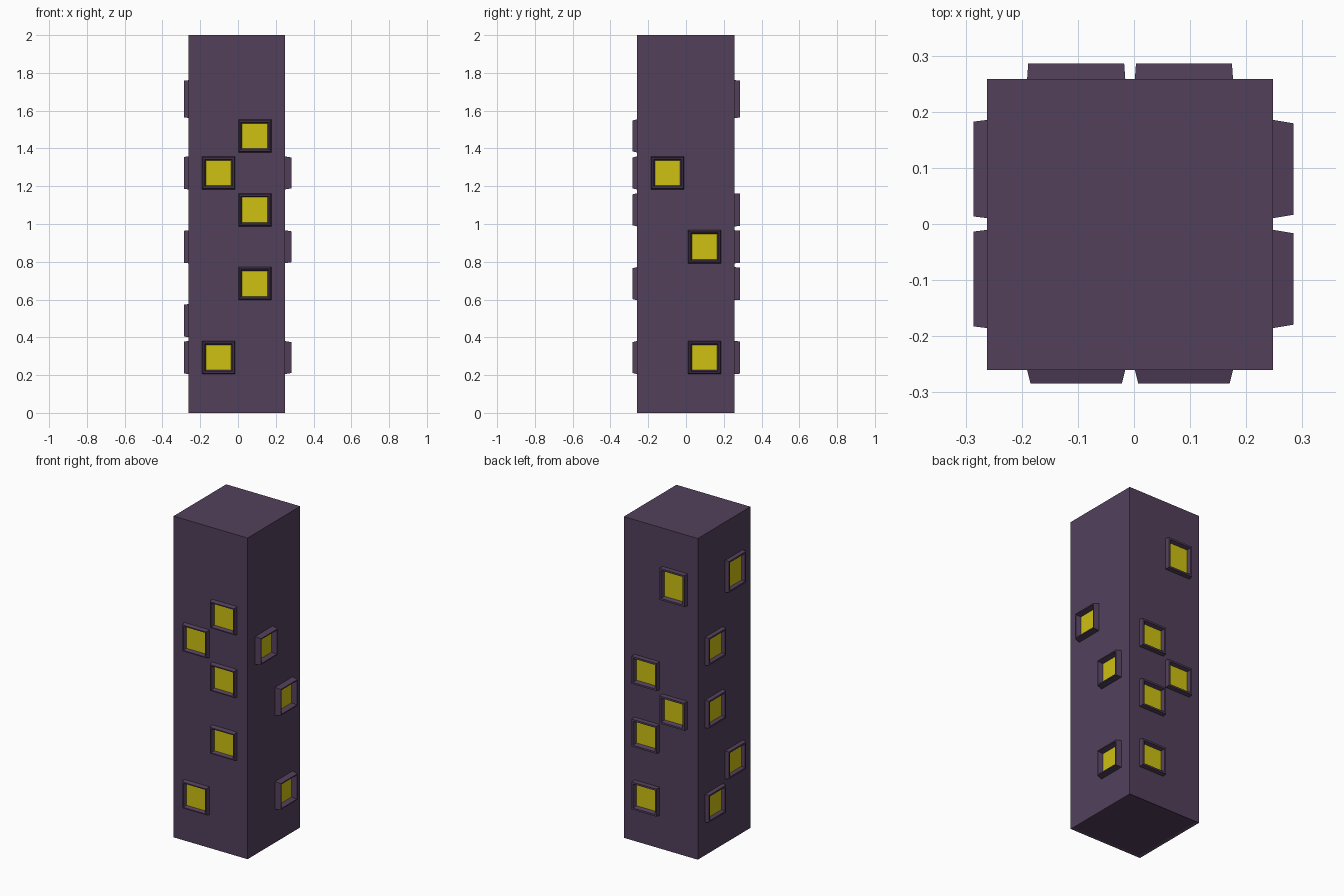
import bpy, bmesh
from mathutils import Vector

if "Cube" in bpy.data.objects:
    bpy.data.objects.remove(bpy.data.objects["Cube"])

Z = Vector((0, 0, 1))


def material(name, rgb):
    m = bpy.data.materials.new(name)
    m.diffuse_color = (*rgb, 1)
    m.use_nodes = True
    m.node_tree.nodes["Principled BSDF"].inputs["Base Color"].default_value = m.diffuse_color
    return m


def add_object(name, bm, mat):
    me = bpy.data.meshes.new(name)
    bm.to_mesh(me)
    bm.free()
    me.materials.append(mat)
    ob = bpy.data.objects.new(name, me)
    bpy.context.collection.objects.link(ob)
    return ob


purple = material("purple_wall", (0.085, 0.051, 0.105))
yellow = material("yellow_glass", (0.62, 0.53, 0.006))

# Tower block, with a thin recessed underside
X0, X1, Y0, Y1 = -0.262, 0.248, -0.26, 0.258
bm = bmesh.new()
bmesh.ops.create_cube(bm, size=1)
for v in bm.verts:
    v.co = ((X0 + X1) / 2 + v.co.x * (X1 - X0),
            (Y0 + Y1) / 2 + v.co.y * (Y1 - Y0), 2 * v.co.z + 1)
bm.normal_update()
bottom = min(bm.faces, key=lambda f: f.normal.z)
bmesh.ops.inset_individual(bm, faces=[bottom], thickness=0.02, depth=-0.005)
add_object("tower_block", bm, purple)


def ring(bm, place, c, z, w, h, depth):
    return [bm.verts.new(place(c + sx * w / 2, z + sz * h / 2, depth))
            for sx, sz in ((-1, -1), (1, -1), (1, 1), (-1, 1))]


def build_side(side, n, wall, out, taper, windows):
    """Raised frames and recessed panes for one wall; windows = (column, row)."""
    n = Vector(n)
    u = Z.cross(n)
    sign = u.x + u.y
    frames, panes = bmesh.new(), bmesh.new()

    def place(a, z, d):
        return n * (wall + d) + u * a + Z * z

    for col, row in windows:
        c = sign * COLS[side in ("left", "right")][col]
        z = 0.293 + row * 0.1955
        tall = 0.025 if row == 7 else 0      # top row is taller
        sections = [(0.175, 0), (0.175 - 2 * taper, out),
                    (0.149, out), (0.134, 0.005)]
        rings = [ring(frames, place, c, z, s, s + tall, d) for s, d in sections]
        for a, b in zip(rings, rings[1:]):
            for i in range(4):
                j = (i + 1) % 4
                frames.faces.new((a[i], a[j], b[j], b[i]))
        panes.faces.new(ring(panes, place, c, z, 0.134, 0.134 + tall, 0.005))
    add_object(side + "_window_frames", frames, purple)
    add_object(side + "_window_panes", panes, yellow)


# Column positions: x on front/back walls, y on left/right walls
COLS = {False: (-0.103, 0.089), True: (-0.098, 0.098)}
build_side("front", (0, -1, 0), -Y0, 0.024, 0.006,
           [(0, 0), (0, 5), (1, 2), (1, 4), (1, 6)])
build_side("right", (1, 0, 0), X1, 0.036, 0.006,
           [(0, 5), (1, 0), (1, 3)])
build_side("back", (0, 1, 0), Y1, 0.028, 0.002,
           [(0, 7), (0, 3), (1, 0), (1, 2), (1, 4)])
build_side("left", (-1, 0, 0), -X0, 0.024, 0.003,
           [(0, 7), (0, 1), (1, 0), (1, 3), (1, 5)])
